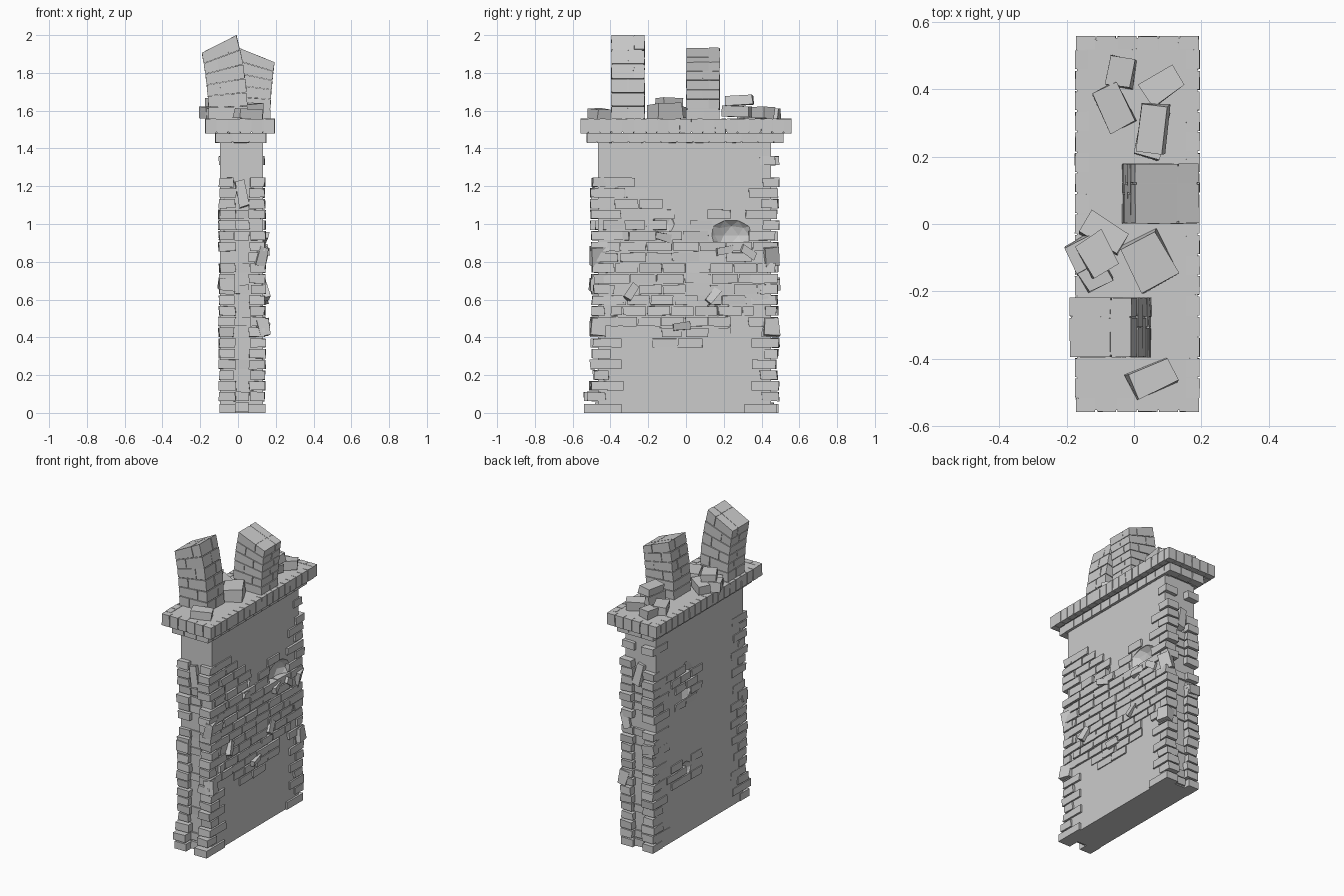
import bpy, bmesh, random
from math import sin, cos, radians
from mathutils import Vector, Matrix

if "Cube" in bpy.data.objects:
    bpy.data.objects.remove(bpy.data.objects["Cube"])

random.seed(7)
R = random.uniform
PITCH, BH = 0.0567, 0.048          # brick course pitch and brick height


def box(bm, lo, hi, jit=0.0, f=None):
    """Six-sided block between two corners, optionally jittered and remapped."""
    v = []
    for z in (lo[2], hi[2]):
        for x, y in ((lo[0], lo[1]), (hi[0], lo[1]), (hi[0], hi[1]), (lo[0], hi[1])):
            p = Vector((x + R(-jit, jit), y + R(-jit, jit), z + R(-jit, jit) * 0.6))
            v.append(bm.verts.new(f(p) if f else p))
    for q in ((3, 2, 1, 0), (4, 5, 6, 7), (0, 1, 5, 4), (1, 2, 6, 5), (2, 3, 7, 6), (3, 0, 4, 7)):
        bm.faces.new([v[i] for i in q])


def loose(bm, c, size, rot=(0, 0, 0), jit=0.006):
    """A rotated single brick."""
    m = Matrix.Translation(c)
    for ax, a in zip("XYZ", rot):
        m = m @ Matrix.Rotation(radians(a), 4, ax)
    h = Vector(size) / 2
    box(bm, -h, h, jit, lambda p: m @ p)


def finish(bm, name):
    me = bpy.data.meshes.new(name)
    bm.to_mesh(me)
    bm.free()
    ob = bpy.data.objects.new(name, me)
    bpy.context.collection.objects.link(ob)
    return ob


# Plastered wall with broken craters
bm = bmesh.new()
box(bm, (-0.095, -0.465, 0), (0.132, 0.45, 1.45))
wall = finish(bm, "wall")
bpy.context.view_layer.objects.active = wall
for c, s in (((0.15, 0.24, 0.94), (0.06, 0.12, 0.09)),
             ((0.15, -0.12, 1.0), (0.045, 0.07, 0.07)),
             ((0.15, 0.17, 0.55), (0.04, 0.07, 0.09)),
             ((-0.11, 0.14, 1.02), (0.045, 0.1, 0.13)),
             ((-0.11, 0.14, 0.43), (0.035, 0.07, 0.06))):
    bm = bmesh.new()
    bmesh.ops.create_icosphere(bm, subdivisions=2, radius=1)
    for v in bm.verts:
        v.co = Vector(c) + Vector([a * b for a, b in zip(v.co * R(0.88, 1.08), s)])
    cut = finish(bm, "crater_cutter")
    mod = wall.modifiers.new("crater", 'BOOLEAN')
    mod.operation, mod.object = 'DIFFERENCE', cut
    bpy.ops.object.modifier_apply(modifier=mod.name)
    bpy.data.objects.remove(cut)

# Exposed bricks on the right face: course number -> spans along y
spans = {6: [(-.18, .09)], 7: [(-.24, -.02), (.0, .24)], 8: [(-.38, .24)], 9: [(-.4, .36)],
         10: [(-.44, .44)], 11: [(-.44, .44)], 12: [(-.44, .42)], 13: [(-.44, .44)],
         14: [(-.35, .35)], 15: [(-.42, .42)], 16: [(-.44, .12)], 17: [(-.44, -.1), (.02, .14)],
         18: [(-.33, -.06), (.11, .24)], 19: [(-.38, -.12)], 20: [(-.44, -.2)], 21: [(-.44, -.27)]}
bm = bmesh.new()
for r, parts in spans.items():
    z = r * PITCH + 0.006
    for a, b in parts:
        n = max(1, round((b - a) / 0.135))
        w = (b - a) / n
        off = (r % 2) * w / 2 if n > 3 else 0
        edges = sorted({a, b, *[a + off + i * w for i in range(n) if i or off]})
        for y0, y1 in zip(edges, edges[1:]):
            if R(0, 1) < 0.04:
                continue
            box(bm, (0.1, y0 + 0.003, z), (0.138 + R(0, 0.008), y1 - 0.003, z + BH), 0.003)
# Broken chunks in the right-hand craters
for c, a in (((0.13, .2, .86), 12), ((0.125, .33, .85), -30), ((0.13, .14, .62), 50), ((0.135, -.29, .64), 60),
             ((0.13, -.12, .93), -15), ((0.135, -.02, .46), 8)):
    loose(bm, c, (0.05, 0.09, 0.04), (a, 0, 10), 0.008)
finish(bm, "right_face_bricks")

# Exposed bricks around the left-hand craters
bm = bmesh.new()
for r in (6, 7, 8, 15, 16, 17, 18, 19):
    for y in (0.03, 0.15, 0.24):
        if R(0, 1) < 0.7:
            y += (r % 2) * 0.05
            z = r * PITCH + 0.006
            box(bm, (-0.099 - R(0, .004), y - .055, z), (-0.05, y + .055, z + BH), 0.004)
finish(bm, "left_face_bricks")

# Toothed corner bricks on both narrow ends
for s, name, face in ((-1, "front_corner_bricks", 0.465), (1, "back_corner_bricks", 0.45)):
    bm = bmesh.new()
    for r in range(24):
        z = r * PITCH + (0.006 if r else 0)
        if s < 0 and r > 21 or r in (14, 22) and s > 0:
            continue
        for side in (-1, 1):
            if R(0, 1) < 0.05:
                continue
            long = (r + (side > 0)) % 2
            out = face + R(0.02, 0.045) + (0.035 if s < 0 and r < 2 else 0)
            inn = face - (0.12 if long else 0.05) + R(-.02, .02)
            xo = 0.022 + side * (0.118 + R(0, 0.006))
            xi = 0.022 + side * (0.035 + R(-0.004, 0.01))
            ya, yb = sorted((s * inn, s * out))
            xa, xb = sorted((xo, xi))
            box(bm, (xa, ya, z), (xb, yb, z + BH), 0.004 if r else 0)
    # Filler bricks set between the two columns
    for r in (0, 1, 4, 8, 11, 13, 16, 17, 18):
        z = r * PITCH + 0.006
        ya, yb = sorted((s * (face - 0.04), s * (face + R(0.004, 0.016))))
        box(bm, (-0.015, ya, z), (0.06, yb, z + BH), 0.003)
    # Slipped bricks
    loose(bm, (0.02, s * (face + 0.01), 1.16), (0.05, 0.05, 0.14), (6 * s, -14, 0))
    loose(bm, (0.12, s * face, 0.83), (0.05, 0.08, 0.1), (0, 12, 20))
    loose(bm, (0.13, s * face, 0.45), (0.06, 0.08, 0.09), (0, -10, 10))
    loose(bm, (-0.06, s * (face + 0.015), 0.68), (0.08, 0.06, 0.06), (0, 6, 4))
    finish(bm, name)


# Cornice tiers: a slab ringed by upright bricks
def tier(name, x0, x1, y0, y1, z0, z1, d, step):
    bm = bmesh.new()
    i, g = 0.006, 0.0025
    box(bm, (x0 + i, y0 + i, z0 + i), (x1 - i, y1 - i, z1 - 0.002))
    nx, ny = round((x1 - x0) / step), round((y1 - y0 - 2 * d) / step)
    wx, wy = (x1 - x0) / nx, (y1 - y0 - 2 * d) / ny
    for k in range(nx):
        for a in (y0, y1 - d):
            box(bm, (x0 + k * wx + g, a, z0), (x0 + (k + 1) * wx - g, a + d, z1), 0.001)
    for k in range(ny):
        for a in (x0, x1 - d):
            b = y0 + d + k * wy
            box(bm, (a, b + g, z0), (a + d, b + wy - g, z1), 0.001)
    finish(bm, name)


tier("lower_cornice", -0.12, 0.15, -0.525, 0.515, 1.43, 1.482, 0.05, 0.085)
tier("upper_cornice", -0.175, 0.195, -0.558, 0.558, 1.48, 1.557, 0.04, 0.06)


# Crooked chimney stacks: straight courses mapped along a leaning curve
def stack(name, x0, dx, yc, ztop, tilt, n=6, hw=0.103, hd=0.088):
    def bend(p):
        t = radians(tilt) * p.z ** 1.5
        return Vector((x0 + dx * p.z ** 2 + p.x * cos(t), yc + p.y,
                       1.555 + (ztop - 1.555) * p.z - p.x * sin(t)))
    bm = bmesh.new()
    for k in range(n):
        u0, u1 = k / n, (k + 1) / n
        q = 0.006
        box(bm, (-hw + q, -hd + q, u0), (hw - q, hd - q, u1 - 0.004), 0, bend)
        xm, ym = ((-0.03, 0.0), (0.035, 0.03))[k % 2]
        for xa, xb in ((-hw, xm - .002), (xm + .002, hw)):
            for ya, yb in ((-hd, ym - .002), (ym + .002, hd)):
                box(bm, (xa, ya, u0 + 0.006), (xb, yb, u1 - (0.006 if k < n - 1 else 0)), 0.0015, bend)
    finish(bm, name)


stack("front_chimney", -0.052, -0.048, -0.307, 1.953, -27)
stack("back_chimney", 0.068, 0.03, 0.09, 1.895, 22)

# Fallen bricks on top
bm = bmesh.new()
for x, y, z, sx, sy, sz, a in (
        (0.055, -0.46, 1.583, .13, .08, .055, 25), (-0.15, -0.09, 1.59, .08, .09, .06, 30),
        (-0.115, -0.15, 1.583, .08, .08, .055, 30), (-0.09, -0.025, 1.59, .13, .07, .06, -30),
        (-0.11, -0.09, 1.645, .09, .11, .045, 30), (0.045, -0.11, 1.595, .12, .15, .085, 28),
        (-0.04, 0.45, 1.583, .08, .085, .055, -10), (-0.06, 0.35, 1.583, .085, .13, .055, 27),
        (0.055, 0.285, 1.652, .08, .14, .05, -6), (0.05, 0.27, 1.595, .08, .14, .06, -14),
        (0.085, 0.41, 1.587, .11, .07, .06, 32)):
    loose(bm, (x, y, z), (sx, sy, sz), (R(-3, 3), R(-3, 3), a))
finish(bm, "fallen_bricks")
